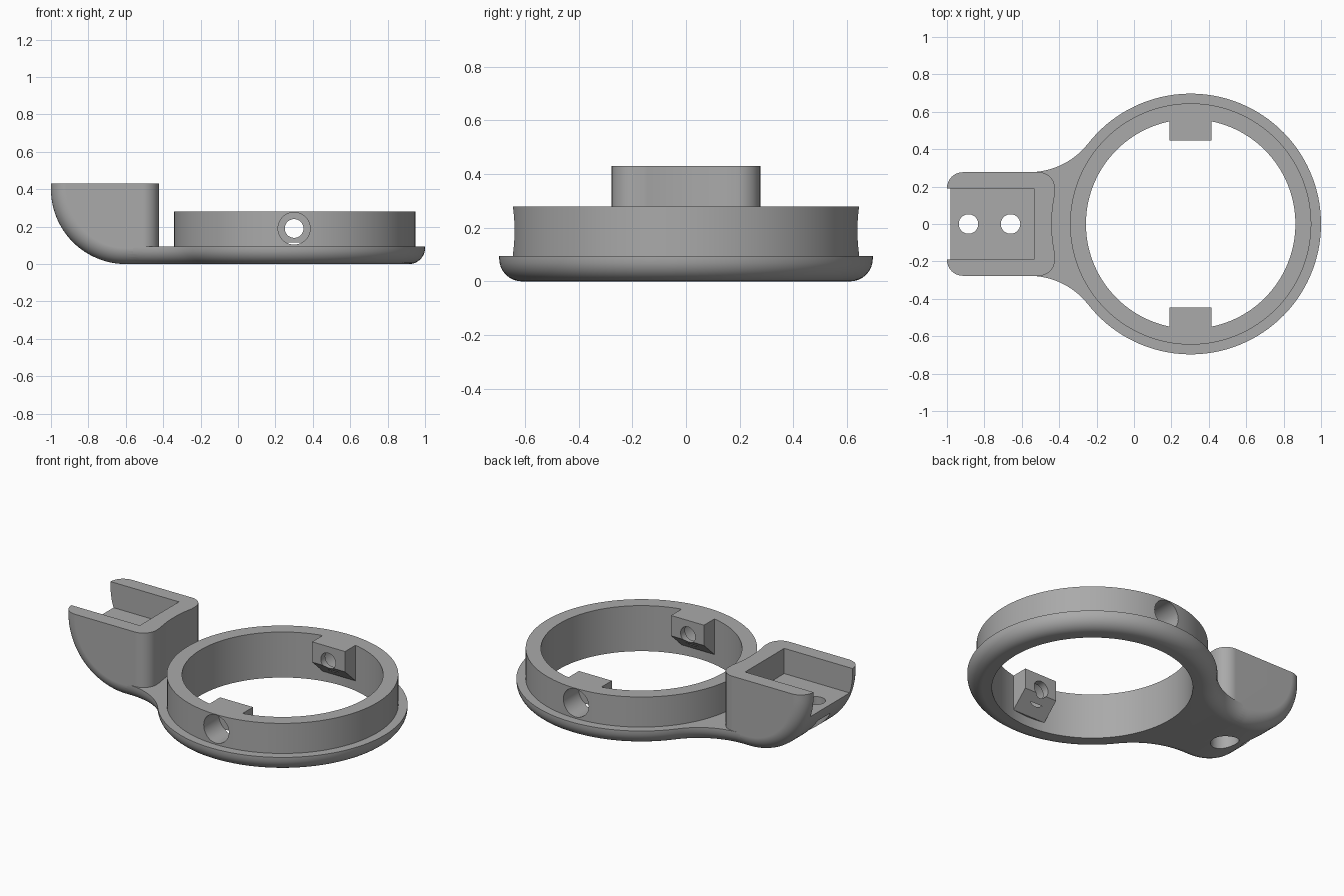
import bpy, bmesh, math
from mathutils import Matrix

if "Cube" in bpy.data.objects:
    bpy.data.objects.remove(bpy.data.objects["Cube"])

RING_X, FLANGE_R, WALL_R, BORE_R = 0.303, 0.697, 0.645, 0.56
WALL_TOP, FLANGE_TOP, FILLET = 0.28, 0.095, 0.085
ARM_HALF, ARM_TOP, ARM_END, ARM_CURVE = 0.277, 0.43, -0.423, 0.4
NECK_R = 0.4

grey = bpy.data.materials.new("plain grey")
grey.use_nodes = True
GREY = (0.4, 0.4, 0.4, 1)
grey.diffuse_color = GREY
grey.node_tree.nodes["Principled BSDF"].inputs["Base Color"].default_value = GREY


def finish(bm, name):
    bmesh.ops.recalc_face_normals(bm, faces=bm.faces)
    mesh = bpy.data.meshes.new(name)
    bm.to_mesh(mesh)
    bm.free()
    obj = bpy.data.objects.new(name, mesh)
    mesh.materials.append(grey)
    bpy.context.collection.objects.link(obj)
    return obj


def arc(cx, cy, r, a0, a1, n):
    angles = [math.radians(a0 + (a1 - a0) * i / n) for i in range(n + 1)]
    return [(cx + r * math.cos(a), cy + r * math.sin(a)) for a in angles]


def prism(name, points, axis, lo, hi, fillet_edge=None):
    """Extrude a 2D profile along an axis, rounding the edges picked by a rule."""
    place = {"x": lambda u, v, w: (w, u, v),
             "y": lambda u, v, w: (u, w, v),
             "z": lambda u, v, w: (u, v, w)}[axis]
    bm = bmesh.new()
    face = bm.faces.new([bm.verts.new(place(u, v, lo)) for u, v in points])
    top = bmesh.ops.extrude_face_region(bm, geom=[face])["geom"]
    verts = [g for g in top if isinstance(g, bmesh.types.BMVert)]
    bmesh.ops.translate(bm, verts=verts, vec=place(0, 0, hi - lo))
    bmesh.ops.recalc_face_normals(bm, faces=bm.faces)
    if fillet_edge:
        edges = [e for e in bm.edges if fillet_edge(*[v.co for v in e.verts])]
        bmesh.ops.bevel(bm, geom=edges, offset=FILLET, segments=8, profile=0.5,
                        affect="EDGES", clamp_overlap=False)
    return finish(bm, name)


def cylinder(name, r, axis, u, v, lo, hi, n=48):
    return prism(name, arc(u, v, r, 0, 360 - 360 / n, n - 1), axis, lo, hi)


def combine(body, other, operation):
    mod = body.modifiers.new(operation.lower(), "BOOLEAN")
    mod.object, mod.operation, mod.solver = other, operation, "EXACT"
    bpy.context.view_layer.objects.active = body
    bpy.ops.object.modifier_apply(modifier=mod.name)
    bpy.data.objects.remove(other)


# Flange plate: round rim flowing through a concave neck into the arm
reach = FLANGE_R + NECK_R
neck_y = ARM_HALF + NECK_R
neck_x = RING_X - math.sqrt(reach ** 2 - neck_y ** 2)
tangent = math.degrees(math.atan2(neck_y, neck_x - RING_X))
neck = arc(neck_x, neck_y, NECK_R, -90, tangent - 180, 12)
rim = arc(RING_X, 0, FLANGE_R, tangent, -tangent, 96)[1:-1]
outline = neck + rim + [(x, -y) for x, y in reversed(neck)]


def plate_rule(a, b):
    return max(a.z, b.z) < 0.001 and max(a.x, b.x) > neck_x + 0.001


body = prism("ring_bracket", outline, "z", 0, FLANGE_TOP, plate_rule)

# Arm block: side profile with a large quarter-round under its outer end
side = [(ARM_END, 0), (ARM_END, ARM_TOP), (-1, ARM_TOP)]
side += arc(ARM_CURVE - 1, ARM_CURVE, ARM_CURVE, 180, 270, 24)


def arm_rule(a, b):
    return abs(a.y - b.y) < 0.001 and min(a.z, b.z) < ARM_TOP - 0.001


arm = prism("arm_block", side, "y", -ARM_HALF, ARM_HALF, arm_rule)
# Hollow face that clears the ring, then the open-ended pocket
combine(arm, cylinder("clearance", 0.743, "z", RING_X, 0, FLANGE_TOP, 0.6, 128), "DIFFERENCE")
pocket = [(-1.1, -0.19), (-0.535, -0.19), (-0.535, 0.19), (-1.1, 0.19)]
combine(arm, prism("pocket", pocket, "z", 0.275, 0.6), "DIFFERENCE")
combine(body, arm, "UNION")

# Ring wall and bore
combine(body, cylinder("ring_wall", WALL_R, "z", RING_X, 0, 0.04, WALL_TOP, 128), "UNION")
combine(body, cylinder("bore", BORE_R, "z", RING_X, 0, -0.1, 0.5, 128), "DIFFERENCE")

# Inner lugs with sloped undersides and counterbored screw holes
lug = [(0.447, WALL_TOP), (0.447, 0.155), (0.55, 0.06), (0.6, 0.06), (0.6, WALL_TOP)]
for s in (-1, 1):
    profile = [(s * y, z) for y, z in lug]
    combine(body, prism("lug", profile, "x", RING_X - 0.112, RING_X + 0.112), "UNION")
for s in (-1, 1):
    for r, depth in ((0.086, 0.49), (0.05, 0.4)):
        lo, hi = sorted((s * depth, s * 0.8))
        combine(body, cylinder("screw_hole", r, "y", RING_X - 0.003, 0.19, lo, hi), "DIFFERENCE")

# Arm screw holes, counterbored from below
for x in (-0.885, -0.66):
    for r, top in ((0.052, 0.4), (0.08, 0.19)):
        combine(body, cylinder("arm_hole", r, "z", x, 0, -0.1, top), "DIFFERENCE")

# Smooth shading with crisp edges
bpy.ops.object.select_all(action="DESELECT")
body.select_set(True)
bpy.context.view_layer.objects.active = body
bpy.ops.object.shade_smooth_by_angle(angle=math.radians(30))
weighted = body.modifiers.new("weighted_normals", "WEIGHTED_NORMAL")
weighted.keep_sharp = True
